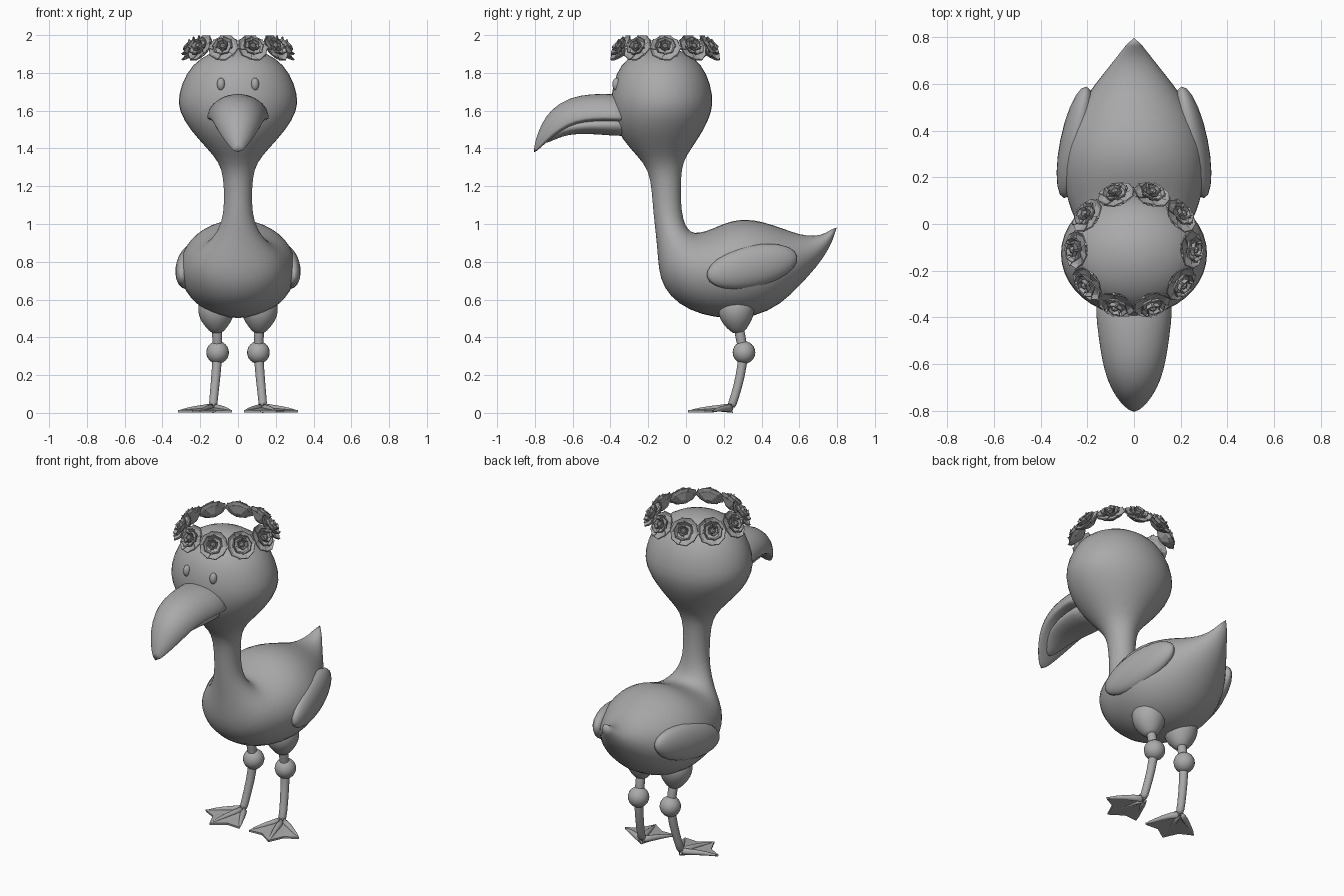
import bpy, bmesh, math
from mathutils import Vector

if "Cube" in bpy.data.objects:
    bpy.data.objects.remove(bpy.data.objects["Cube"])

grey = bpy.data.materials.new("plain grey")
grey.diffuse_color = (0.4, 0.4, 0.4, 1)
grey.use_nodes = True
grey.node_tree.nodes["Principled BSDF"].inputs["Base Color"].default_value = grey.diffuse_color


def make(name, bm, smooth=True, subsurf=0):
    bmesh.ops.remove_doubles(bm, verts=bm.verts, dist=0.0005)
    bmesh.ops.recalc_face_normals(bm, faces=bm.faces)
    me = bpy.data.meshes.new(name)
    bm.to_mesh(me)
    bm.free()
    me.materials.append(grey)
    for p in me.polygons:
        p.use_smooth = smooth
    ob = bpy.data.objects.new(name, me)
    bpy.context.collection.objects.link(ob)
    if subsurf:
        ob.modifiers.new("subdivision", 'SUBSURF').levels = subsurf
    return ob


def skin(bm, rings):
    """Bridge rings of points and cap both ends."""
    vs = [[bm.verts.new(p) for p in r] for r in rings]
    n = len(vs[0])
    for a, b in zip(vs, vs[1:]):
        for i in range(n):
            j = (i + 1) % n
            bm.faces.new((a[i], a[j], b[j], b[i]))
    bm.faces.new(vs[0])
    bm.faces.new(vs[-1])


def profile_loft(name, rows, mid=0.5, n=20):
    """Each row: lower/front (y, z), upper/back (y, z), half width."""
    rings = []
    for y0, z0, y1, z1, w in rows:
        lo, hi = Vector((0, y0, z0)), Vector((0, y1, z1))
        c = lo.lerp(hi, mid)
        ring = []
        for i in range(n):
            t = 2 * math.pi * i / n
            k = math.cos(t)
            ring.append(c + ((hi - c) * k if k > 0 else (c - lo) * k)
                        + Vector((w * math.sin(t), 0, 0)))
        rings.append(ring)
    bm = bmesh.new()
    skin(bm, rings)
    return make(name, bm, subsurf=1)


def tube(bm, pts, radii, n=10):
    pts = [Vector(p) for p in pts]
    rings = []
    for i, p in enumerate(pts):
        d = (pts[min(i + 1, len(pts) - 1)] - pts[max(i - 1, 0)]).normalized()
        ref = Vector((1, 0, 0)) if abs(d.x) < 0.8 else Vector((0, 0, 1))
        u = d.cross(ref).normalized()
        v = d.cross(u)
        rings.append([p + radii[i] * (u * math.cos(2 * math.pi * k / n)
                                      + v * math.sin(2 * math.pi * k / n)) for k in range(n)])
    skin(bm, rings)


def ball(name, loc, scale, rot=(0, 0, 0)):
    bm = bmesh.new()
    bmesh.ops.create_uvsphere(bm, u_segments=20, v_segments=12, radius=1)
    ob = make(name, bm)
    ob.location, ob.scale, ob.rotation_euler = loc, scale, rot
    return ob


# Head, neck, body and tail in one skin
profile_loft("body", [
    (-.13, 1.94, -.13, 1.94, 0), (-.22, 1.925, -.04, 1.925, .10),
    (-.315, 1.88, .05, 1.88, .205), (-.375, 1.80, .115, 1.80, .28),
    (-.402, 1.68, .147, 1.68, .323), (-.397, 1.60, .143, 1.60, .318),
    (-.375, 1.50, .10, 1.50, .26), (-.30, 1.40, .03, 1.40, .165),
    (-.22, 1.32, -.015, 1.33, .10), (-.187, 1.24, -.026, 1.25, .077),
    (-.177, 1.10, -.028, 1.12, .073), (-.167, 1.00, -.015, 1.02, .085),
    (-.153, .88, .01, .97, .13), (-.147, .76, .045, .95, .19),
    (-.122, .66, .10, .96, .235), (-.04, .57, .17, .99, .275),
    (.08, .515, .24, 1.02, .305), (.22, .493, .32, 1.03, .317),
    (.36, .503, .41, 1.015, .30), (.50, .568, .51, .98, .24),
    (.61, .68, .60, .945, .165), (.69, .77, .68, .935, .10),
    (.755, .86, .74, .95, .05), (.81, 1.0, .81, 1.0, 0)])

# Hooked beak
profile_loft("upper_beak", [
    (-.28, 1.53, -.28, 1.68, .165), (-.38, 1.54, -.38, 1.69, .167),
    (-.48, 1.54, -.50, 1.692, .154), (-.58, 1.53, -.62, 1.672, .139),
    (-.66, 1.49, -.715, 1.61, .116), (-.73, 1.44, -.768, 1.53, .08),
    (-.78, 1.395, -.797, 1.445, .04), (-.81, 1.372, -.81, 1.372, 0)], mid=0.15)
profile_loft("lower_beak", [
    (-.28, 1.46, -.28, 1.58, .12), (-.40, 1.468, -.40, 1.58, .125),
    (-.52, 1.478, -.52, 1.57, .115), (-.62, 1.475, -.62, 1.55, .09),
    (-.69, 1.45, -.70, 1.52, .06), (-.75, 1.42, -.76, 1.46, .02)])

# Paired parts
for side, s in (("left", -1), ("right", 1)):
    ball(side + "_eye", (s * .09, -.368, 1.74), (.021, .022, .034))
    ball(side + "_wing", (s * .252, .35, .775), (.065, .25, .11), (.22, 0, s * .2))

    bm = bmesh.new()
    tube(bm, [(s * .115, .265, .63), (s * .115, .265, .56), (s * .115, .268, .50),
              (s * .112, .275, .455), (s * .111, .28, .42)],
         [.08, .105, .092, .06, .028], 14)
    make(side + "_thigh", bm, subsurf=1)

    bm = bmesh.new()
    tube(bm, [(s * .112, .275, .48), (s * .11, .288, .40), (s * .108, .307, .32),
              (s * .116, .29, .20), (s * .13, .255, .07), (s * .132, .235, .025)],
         [.03, .028, .027, .026, .023, .026])
    make(side + "_leg", bm, subsurf=1)
    ball(side + "_knee", (s * .108, .307, .32), (.06, .06, .06))

    # Webbed foot: three toes with a scalloped web between them
    heel = Vector((s * .13, .25, .026))
    tips = [Vector((s * x, y, .008)) for x, y in ((.033, .06), (.20, .01), (.318, .14))]
    bm = bmesh.new()
    for t in tips:
        m = heel.lerp(t, .55) + Vector((0, 0, .008))
        tube(bm, [heel, m, t], [.026, .015, .007], 8)
    make(side + "_toes", bm, subsurf=1)
    bm = bmesh.new()
    for a, b in zip(tips, tips[1:]):
        notch = heel.lerp((a + b) / 2, .86)
        notch.z = .008
        h, va, vn, vb = [bm.verts.new(p) for p in (heel, a, notch, b)]
        bm.faces.new((h, va, vn))
        bm.faces.new((h, vn, vb))
    web = make(side + "_foot_web", bm, smooth=False)
    sol = web.modifiers.new("thickness", 'SOLIDIFY')
    sol.thickness, sol.offset = .012, 0


# Flower wreath: ten roses tilted up and outward
def rose_mesh(bm):
    layers = ((.083, -.016, .002, 5, .0), (.058, -.004, .022, 4, .5), (.034, .0, .034, 3, .2))
    for R, h0, h1, n, off in layers:
        for i in range(n):
            mid, half = 2 * math.pi * (i + off) / n, math.pi / n * 1.12
            grid = []
            for fr, fh in ((.3, 0), (.8, .35), (1, 1)):
                row = []
                for k in (-1, 0, 1):
                    a = mid + k * half
                    r = R * fr * (1 if k else 1.02)
                    lift = .006 * (k == 1)
                    row.append(bm.verts.new((r * math.cos(a), r * math.sin(a),
                                             h0 + (h1 - h0) * fh + lift)))
                grid.append(row)
            for p, q in zip(grid, grid[1:]):
                for k in range(2):
                    bm.faces.new((p[k], p[k + 1], q[k + 1], q[k]))
    # bud and the closed back of the flower
    tube(bm, [(0, 0, -.01), (0, 0, .028), (0, 0, .036)], [.016, .016, .006], 6)
    tube(bm, [(0, 0, -.035), (0, 0, -.012)], [.022, .066], 7)


for i in range(10):
    a = math.radians(36 * i)
    tilt = math.radians(35)
    bm = bmesh.new()
    rose_mesh(bm)
    rose = make("rose_%d" % (i + 1), bm, smooth=False)
    rose.modifiers.new("petal_thickness", 'SOLIDIFY').thickness = .005
    out = Vector((math.cos(a) * math.cos(tilt), math.sin(a) * math.cos(tilt), math.sin(tilt)))
    rose.rotation_mode = 'QUATERNION'
    rose.rotation_quaternion = out.to_track_quat('Z', 'Y')
    rose.location = (.245 * math.cos(a), -.11 + .245 * math.sin(a), 1.93)
